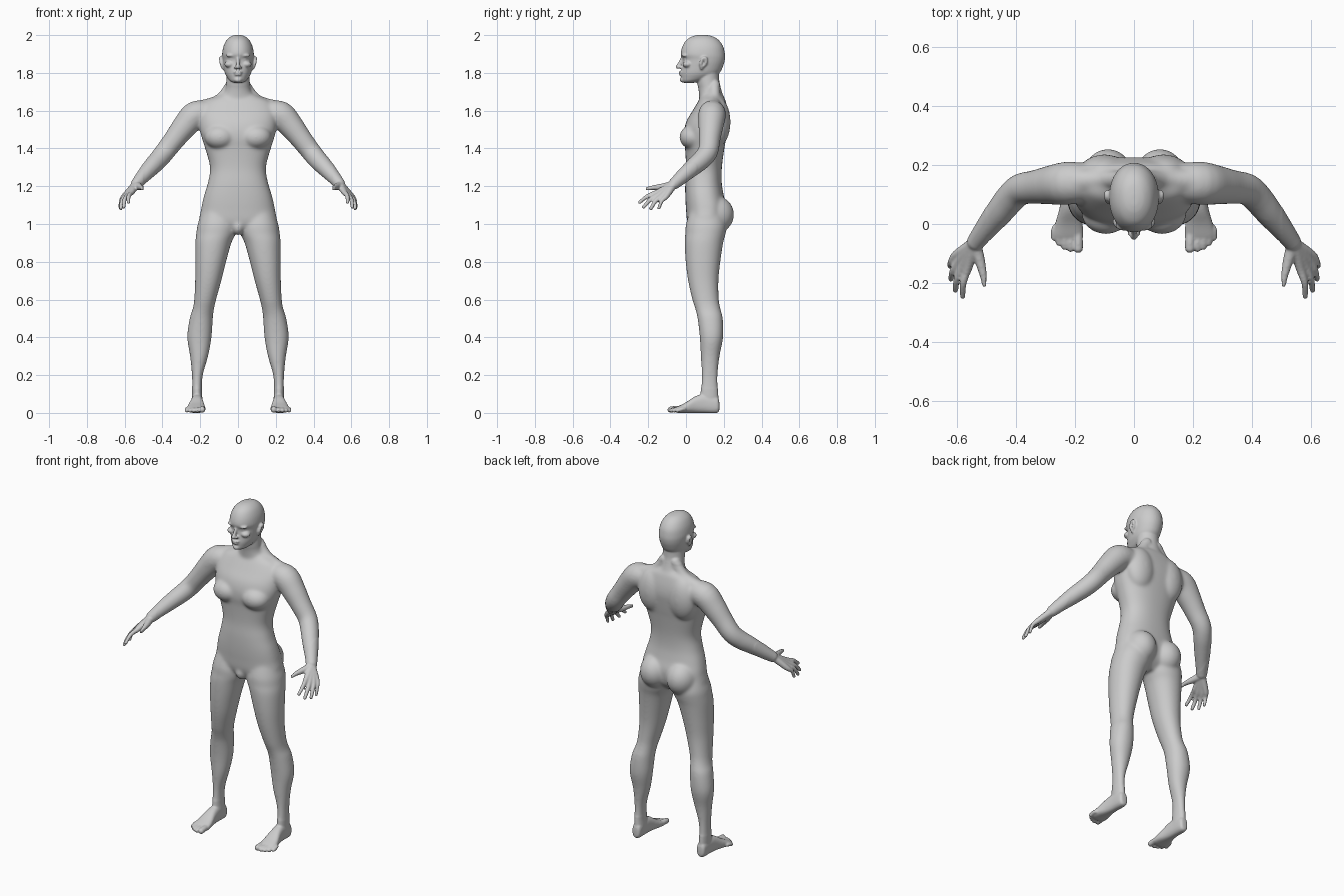
import bpy, bmesh
from math import cos, sin, tau, copysign
from mathutils import Vector, Matrix

bm = bmesh.new()


def spline(rows, sub=4):
    """Smooth in-between rows (Catmull-Rom) for any tuple of numbers."""
    out = []
    for i in range(len(rows) - 1):
        a, b, c, d = (rows[max(i - 1, 0)], rows[i], rows[i + 1],
                      rows[min(i + 2, len(rows) - 1)])
        for k in range(sub):
            t = k / sub
            out.append([0.5 * (2 * q + (r - p) * t + (2 * p - 5 * q + 4 * r - s) * t * t
                               + (3 * q - p - 3 * r + s) * t ** 3)
                        for p, q, r, s in zip(a, b, c, d)])
    return out + [list(rows[-1])]


def skin(rings):
    """Close a stack of equal rings into a solid."""
    loops = [[bm.verts.new(p) for p in ring] for ring in rings]
    n = len(loops[0])
    for a, b in zip(loops, loops[1:]):
        for i in range(n):
            bm.faces.new((a[i], a[(i + 1) % n], b[(i + 1) % n], b[i]))
    bm.faces.new(loops[0][::-1])
    bm.faces.new(loops[-1])


def loft(rows, side=1, along_y=False, p=2.2, n=40):
    """Rows give position, x min, x max, then min and max of the third axis."""
    rings = []
    for h, x0, x1, v0, v1 in spline(rows):
        ring = []
        for i in range(n):
            c, s = cos(tau * i / n), sin(tau * i / n)
            x = (x0 + x1) / 2 + (x1 - x0) / 2 * copysign(abs(c) ** (2 / p), c)
            v = (v0 + v1) / 2 + (v1 - v0) / 2 * copysign(abs(s) ** (2 / p), s)
            ring.append((x * side, h, v) if along_y else (x * side, v, h))
        rings.append(ring)
    skin(rings)


def ball(c, r, side=1):
    m = Matrix.Translation((c[0] * side, c[1], c[2])) @ Matrix.Diagonal((*r, 1))
    bmesh.ops.create_uvsphere(bm, u_segments=24, v_segments=14, radius=1, matrix=m)


def tube(points, side=1, n=20):
    """Round limb through (x, y, z, radius) points with ball ends."""
    pts = spline(points)
    pos = [Vector((q[0] * side, q[1], q[2])) for q in pts]
    rings = []
    for i, q in enumerate(pts):
        d = (pos[min(i + 1, len(pos) - 1)] - pos[max(i - 1, 0)]).normalized()
        u = d.cross(Vector((0.31, 0.9, 0.3))).normalized()
        w = d.cross(u)
        rings.append([pos[i] + (u * cos(tau * k / n) + w * sin(tau * k / n)) * q[3]
                      for k in range(n)])
    skin(rings)
    for q in (pts[0], pts[-1]):
        ball(q[:3], (q[3],) * 3, side)


def sym(rows):
    return [(z, -h, h, a, b) for z, h, a, b in rows]


# Torso
loft(sym([(1.70, .06, .09, .18), (1.675, .115, .08, .2), (1.65, .17, .065, .21),
          (1.60, .205, .035, .222), (1.55, .207, .005, .226), (1.50, .203, -.01, .22),
          (1.45, .19, -.012, .212), (1.40, .174, -.005, .203), (1.30, .148, 0, .19),
          (1.22, .159, -.004, .189), (1.15, .18, -.004, .2), (1.08, .195, 0, .215),
          (1.0, .2, .01, .2), (.95, .1, .05, .15)]), p=2.35)
ball((0, .045, .985), (.035, .045, .045))

# Neck
loft(sym([(1.83, .06, .06, .175), (1.76, .062, .058, .176), (1.71, .068, .066, .188),
          (1.67, .09, .07, .2), (1.63, .11, .07, .21)]), p=2)

# Skull and jaw
loft(sym([(2.001, .012, .065, .1), (1.994, .036, .035, .14), (1.974, .06, .002, .173),
          (1.94, .077, -.019, .197), (1.90, .084, -.028, .206), (1.872, .082, -.018, .206),
          (1.84, .078, -.02, .198), (1.80, .07, -.026, .178), (1.775, .057, -.025, .14),
          (1.757, .042, -.022, .085), (1.747, .022, -.012, .04)]), p=2.1)

# Face: nose, lips, chin
tube([(0, -.018, 1.882, .008), (0, -.031, 1.855, .009), (0, -.043, 1.833, .012)])
ball((0, -.025, 1.804), (.024, .014, .0065))
ball((0, -.025, 1.791), (.02, .013, .0065))
ball((0, -.016, 1.763), (.022, .018, .014))

for s in (1, -1):
    # Brow, eye, cheek, nostril, ear
    ball((.034, -.005, 1.892), (.03, .018, .009), s)
    ball((.033, .003, 1.872), (.014, .014, .011), s)
    ball((.045, .008, 1.845), (.027, .026, .018), s)
    ball((.012, -.031, 1.829), (.009, .012, .008), s)
    tube([(.08, .082, 1.825, .008), (.089, .078, 1.85, .009), (.092, .09, 1.877, .009),
          (.092, .106, 1.874, .009), (.088, .104, 1.85, .008), (.081, .085, 1.828, .007)], s, 10)

    # Chest, shoulder blade, trapezius, buttock
    ball((.095, .035, 1.46), (.083, .07, .065), s)
    ball((.1, .17, 1.54), (.09, .066, .13), s)
    tube([(.035, .15, 1.735, .03), (.1, .15, 1.655, .032), (.2, .145, 1.61, .045)], s)
    ball((.088, .155, 1.05), (.088, .1, .1), s)

    # Arm
    tube([(.16, .14, 1.585, .066), (.225, .138, 1.578, .074), (.28, .132, 1.52, .067),
          (.335, .125, 1.45, .058), (.385, .117, 1.385, .054), (.42, .085, 1.342, .052),
          (.455, .042, 1.305, .048), (.5, -.015, 1.255, .039), (.535, -.06, 1.215, .031)], s)

    # Fingers: knuckle, tip, radius, with the palm bones running back to the wrist
    for k, tip, r in (((.563, -.150, 1.168), (.580, -.245, 1.115), .0115),
                      ((.580, -.142, 1.156), (.605, -.224, 1.090), .0118),
                      ((.594, -.126, 1.149), (.620, -.186, 1.082), .0115),
                      ((.603, -.105, 1.146), (.624, -.143, 1.085), .0105)):
        k, tip = Vector(k), Vector(tip)
        root = Vector((.54, -.065, 1.21)).lerp(k, .15)
        mid = k.lerp(tip, .5) + Vector((.007, -.004, .007))
        tube([(*root, .021), (*k, .0155), (*mid, r), (*tip, r * .85)], s, 12)

    # Thumb
    tube([(.537, -.075, 1.205, .022), (.522, -.125, 1.197, .018),
          (.511, -.17, 1.193, .013), (.505, -.205, 1.187, .010)], s, 12)

    # Leg
    loft([(1.1, .03, .18, .03, .19), (1.0, .008, .213, 0, .215), (.95, .012, .221, -.004, .21),
          (.9, .035, .226, -.007, .197), (.8, .063, .227, -.002, .182), (.7, .088, .227, .011, .172),
          (.6, .116, .232, .033, .174), (.55, .127, .24, .049, .183), (.5, .133, .256, .061, .195),
          (.4, .140, .269, .073, .197), (.3, .158, .254, .078, .178), (.2, .186, .244, .083, .168),
          (.12, .191, .243, .078, .17), (.06, .188, .242, .075, .172),
          (.012, .195, .238, .09, .165)], s, p=2.1)

    # Foot
    loft([(.177, .205, .226, .02, .05), (.165, .19, .242, 0, .085), (.1, .187, .246, 0, .1),
          (.05, .183, .253, 0, .088), (0, .174, .267, 0, .056), (-.04, .172, .272, 0, .036),
          (-.058, .18, .262, .004, .026)], s, along_y=True, p=2.5)

    # Toes
    for x, y, r in ((.189, -.082, .0165), (.215, -.084, .0115), (.235, -.077, .0112),
                    (.254, -.064, .011), (.271, -.046, .0108)):
        tube([(x - (x - .22) * .1, -.01, .02, r), (x, y + .025, .02, r),
              (x, y, r + .001, r)], s, 12)

bmesh.ops.recalc_face_normals(bm, faces=bm.faces)
mesh = bpy.data.meshes.new("human_body")
bm.to_mesh(mesh)
bm.free()
body = bpy.data.objects.new("human_body", mesh)
bpy.context.collection.objects.link(body)
bpy.context.view_layer.objects.active = body
body.select_set(True)

# Fuse all parts into one skin
fuse = body.modifiers.new("fuse", 'REMESH')
fuse.mode = 'VOXEL'
fuse.voxel_size = .005
bpy.ops.object.modifier_apply(modifier=fuse.name)

# Blend trunk and limbs broadly, keep face, hands and feet crisp
group = body.vertex_groups.new(name="broad")
soft = [v.index for v in body.data.vertices
        if .13 < v.co.z < 1.73 and abs(v.co.x) < .5]
group.add(soft, 1, 'REPLACE')
for name, count, vg in (("blend", 45, "broad"), ("polish", 4, "")):
    m = body.modifiers.new(name, 'SMOOTH')
    m.factor, m.iterations, m.vertex_group = .5, count, vg
    bpy.ops.object.modifier_apply(modifier=m.name)
bpy.ops.object.shade_smooth()
